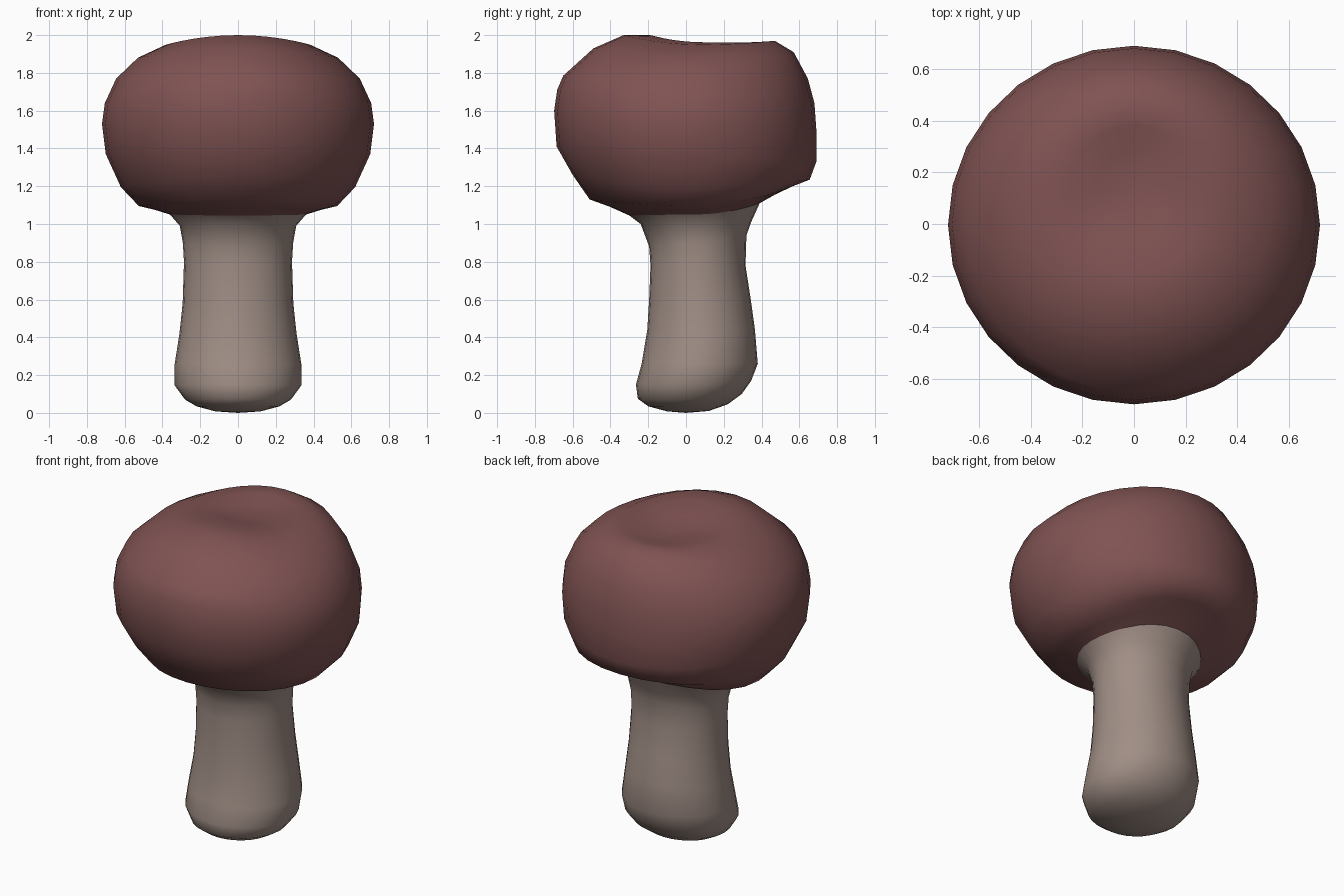
import bpy, bmesh, math

SIDES = 28


def material(name, rgb):
    m = bpy.data.materials.new(name)
    m.diffuse_color = (*rgb, 1)
    return m


def loft(name, rings, mat, bottom=None, top=None):
    """Skin tilted oval rings: (front y, front z, back y, back z, half width, side z)."""
    bm = bmesh.new()
    rows = []
    for yf, zf, yb, zb, rx, zs in rings:
        row = []
        for i in range(SIDES):
            a = 2 * math.pi * i / SIDES
            c, s = math.cos(a), math.sin(a)
            z = zs + s * s * ((zb if s > 0 else zf) - zs)
            row.append(bm.verts.new((rx * c, (yf + yb) / 2 + (yb - yf) / 2 * s, z)))
        rows.append(row)
    for lo, hi in zip(rows, rows[1:]):
        for i in range(SIDES):
            j = (i + 1) % SIDES
            bm.faces.new((lo[i], lo[j], hi[j], hi[i]))
    # close the ends with fans
    if bottom:
        p = bm.verts.new(bottom)
        for i in range(SIDES):
            bm.faces.new((p, rows[0][(i + 1) % SIDES], rows[0][i]))
    if top:
        p = bm.verts.new(top)
        for i in range(SIDES):
            bm.faces.new((rows[-1][i], rows[-1][(i + 1) % SIDES], p))
    for f in bm.faces:
        f.smooth = True
    me = bpy.data.meshes.new(name)
    bm.to_mesh(me)
    bm.free()
    me.materials.append(mat)
    ob = bpy.data.objects.new(name, me)
    bpy.context.collection.objects.link(ob)
    return ob


cap_red = material("dull red", (0.216, 0.086, 0.086))
stem_grey = material("warm grey", (0.35, 0.27, 0.235))

# ring where the stem colour changes to the cap colour
seam = (-0.30, 1.045, 0.39, 1.11, 0.36, 1.05)

# stem: rounded foot, waist and flared neck
loft("stem", [
    (-0.10, 0.008, 0.12, 0.01, 0.12, 0.008),
    (-0.20, 0.035, 0.22, 0.045, 0.22, 0.035),
    (-0.255, 0.075, 0.295, 0.10, 0.28, 0.07),
    (-0.265, 0.15, 0.345, 0.17, 0.335, 0.145),
    (-0.235, 0.26, 0.38, 0.26, 0.335, 0.26),
    (-0.205, 0.44, 0.365, 0.44, 0.31, 0.42),
    (-0.195, 0.60, 0.343, 0.60, 0.293, 0.58),
    (-0.188, 0.78, 0.315, 0.78, 0.286, 0.80),
    (-0.195, 0.88, 0.32, 0.94, 0.292, 0.90),
    (-0.24, 1.00, 0.345, 1.01, 0.308, 0.99),
    seam,
], stem_grey, bottom=(0, 0, 0))

# cap: underside, bulging rim and dented crown
loft("cap", [
    seam,
    (-0.40, 1.09, 0.47, 1.155, 0.44, 1.075),
    (-0.51, 1.13, 0.565, 1.20, 0.525, 1.095),
    (-0.60, 1.26, 0.655, 1.235, 0.62, 1.195),
    (-0.685, 1.41, 0.69, 1.33, 0.70, 1.37),
    (-0.698, 1.60, 0.69, 1.50, 0.72, 1.53),
    (-0.682, 1.71, 0.68, 1.64, 0.705, 1.64),
    (-0.65, 1.785, 0.645, 1.77, 0.645, 1.77),
    (-0.49, 1.93, 0.57, 1.91, 0.53, 1.88),
    (-0.33, 2.00, 0.47, 1.97, 0.38, 1.95),
    (-0.19, 2.00, 0.38, 1.96, 0.26, 1.962),
    (-0.04, 1.965, 0.29, 1.94, 0.14, 1.945),
], cap_red, top=(0, 0.13, 1.93))
